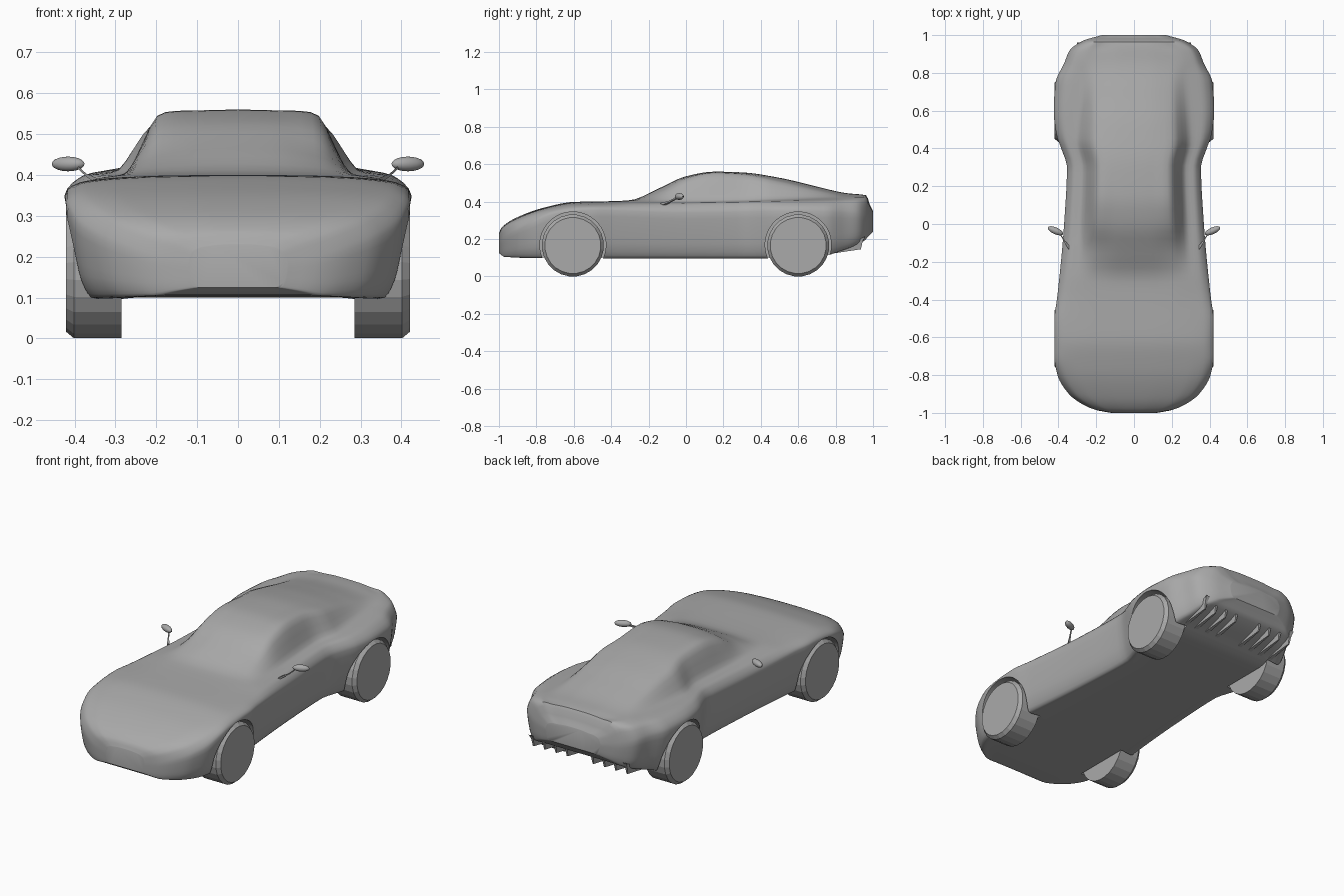
import bpy, bmesh, math
from mathutils import Vector, Matrix

cube = bpy.data.objects.get("Cube")
if cube:
    bpy.data.objects.remove(cube, do_unlink=True)

grey = bpy.data.materials.new("plain grey")
grey.use_nodes = True
grey.diffuse_color = (0.4, 0.4, 0.4, 1)
grey.node_tree.nodes["Principled BSDF"].inputs["Base Color"].default_value = grey.diffuse_color


def finish(name, bm, angle=40):
    bmesh.ops.recalc_face_normals(bm, faces=bm.faces)
    mesh = bpy.data.meshes.new(name)
    bm.to_mesh(mesh)
    bm.free()
    mesh.materials.append(grey)
    obj = bpy.data.objects.new(name, mesh)
    bpy.context.collection.objects.link(obj)
    smooth(obj, angle)
    return obj


def smooth(obj, angle):
    bpy.ops.object.select_all(action="DESELECT")
    obj.select_set(True)
    bpy.context.view_layer.objects.active = obj
    bpy.ops.object.shade_smooth_by_angle(angle=math.radians(angle))


def loft(name, rings, angle=40):
    """Skin a list of closed rings and cap both ends."""
    bm = bmesh.new()
    loops = [[bm.verts.new(p) for p in ring] for ring in rings]
    n = len(loops[0])
    for a, b in zip(loops, loops[1:]):
        for i in range(n):
            j = (i + 1) % n
            bm.faces.new((a[i], a[j], b[j], b[i]))
    bm.faces.new(loops[0])
    bm.faces.new(loops[-1])
    return finish(name, bm, angle)


def curve(y, pts):
    """Smooth interpolation without overshoot through (y, value) points."""
    if y <= pts[0][0]:
        return pts[0][1]
    if y >= pts[-1][0]:
        return pts[-1][1]
    d = [(b[1] - a[1]) / (b[0] - a[0]) for a, b in zip(pts, pts[1:])]
    m = [d[0]]
    for a, b in zip(d, d[1:]):
        m.append(2 * a * b / (a + b) if a * b > 0 else 0)
    m.append(d[-1])
    i = max(k for k in range(len(d)) if pts[k][0] <= y)
    h = pts[i + 1][0] - pts[i][0]
    t = (y - pts[i][0]) / h
    return ((1 + 2 * t) * (1 - t) ** 2 * pts[i][1] + t * (1 - t) ** 2 * h * m[i]
            + t * t * (3 - 2 * t) * pts[i + 1][1] + t * t * (t - 1) * h * m[i + 1])


# Lengthwise body lines
TOP = [(-1, .23), (-.985, .262), (-.9, .317), (-.75, .37), (-.6, .398), (-.4, .402),
       (-.3, .407), (-.15, .468), (0, .535), (.15, .56), (.3, .556), (.5, .527),
       (.7, .48), (.85, .446), (.965, .433), (.982, .385), (1, .35)]
WIDTH = [(-1, .12), (-.985, .2), (-.95, .28), (-.9, .345), (-.8, .405), (-.7, .422),
         (-.5, .422), (-.4, .408), (0, .37), (.3, .355), (.4, .385), (.47, .41),
         (.6, .425), (.75, .415), (.85, .37), (.92, .34), (.97, .27), (1, .17)]
FLOOR = [(-1, .125), (-.97, .106), (-.8, .1), (.7, .1), (.8, .13), (.95, .19),
         (.975, .215), (1, .24)]
SHOULDER = [(-1, .18), (-.95, .22), (-.85, .27), (-.7, .335), (-.5, .355), (0, .34),
            (.6, .35), (.9, .335), (1, .3)]
ROOF_DROP = [(-.9, .004), (-.32, .002), (-.1, .028), (0, .02), (.15, .015), (.5, .025), (.9, .012)]
ROOF_WIDTH = [(-.4, .22), (.1, .24), (.5, .215), (.9, .2)]
BELT_WIDTH = [(-.2, .312), (.2, .3), (.5, .29), (.8, .27)]


def section(y, steps=4):
    top, w, floor, sh = (curve(y, c) for c in (TOP, WIDTH, FLOOR, SHOULDER))
    belt = min(top - .008, .405 + .02 * y)
    bx = min(curve(y, BELT_WIDTH), .74 * w)
    rx = min(curve(y, ROOF_WIDTH), .55 * w)
    rz = max(top - curve(y, ROOF_DROP), belt + .002)
    sill = .87 * w
    half = [(0, floor), (sill * .8, floor), (sill, floor),
            (w * .95, floor + (sh - floor) * .3), (w, sh),
            (bx + (w - bx) * .65, sh + (belt - sh) * .75), (bx, belt),
            (rx, rz), (rx * .5, top - (top - rz) * .15), (0, top)]
    p = [Vector(q) for q in half]
    ext = [Vector((-p[1].x, p[1].y))] + p + [Vector((-p[-2].x, p[-2].y))]
    side = []
    for k in range(1, len(ext) - 2):
        a, b = ext[k], ext[k + 1]
        ta, tb = (b - ext[k - 1]) * .35, (ext[k + 2] - a) * .35
        limit = (b - a).length
        ta *= min(1, limit / max(ta.length, 1e-6))
        tb *= min(1, limit / max(tb.length, 1e-6))
        for s in range(steps):
            t = s / steps
            side.append(a * (1 + 2 * t) * (1 - t) ** 2 + ta * t * (1 - t) ** 2
                        + b * t * t * (3 - 2 * t) + tb * t * t * (t - 1))
    side.append(p[-1])
    return ([Vector((q.x, y, q.y)) for q in side]
            + [Vector((-q.x, y, q.y)) for q in reversed(side[1:-1])])


# Body shell, with stations packed towards nose and tail
N = 80
body = loft("body_shell", [section(math.sin(math.pi * (k / N - .5))) for k in range(N + 1)])


def disc(x, y, z, r, n):
    return [(x, y + r * math.sin(2 * math.pi * (k + .5) / n),
             z + r * math.cos(2 * math.pi * (k + .5) / n)) for k in range(n)]


# Wheels and the arches cut for them
for end, y in (("front", -.605), ("rear", .6)):
    for side, s in (("left", 1), ("right", -1)):
        cutter = loft("arch_cutter", [disc(s * x, y, .168, .177, 40) for x in (.28, .6)])
        cutter.hide_render = True
        mod = body.modifiers.new("arch", "BOOLEAN")
        mod.operation = "DIFFERENCE"
        mod.solver = "EXACT"
        mod.object = cutter
        bpy.ops.object.select_all(action="DESELECT")
        body.select_set(True)
        bpy.context.view_layer.objects.active = body
        bpy.ops.object.modifier_apply(modifier=mod.name)
        bpy.data.objects.remove(cutter, do_unlink=True)
        loft(f"{end}_{side}_wheel", [disc(s * x, y, .165, r, 24)
             for x, r in ((.285, .166), (.402, .166), (.421, .15))], 10)
smooth(body, 40)

# Door mirrors: rounded housing on a slim stalk
for side, s in (("left", 1), ("right", -1)):
    bm = bmesh.new()
    bmesh.ops.create_uvsphere(bm, u_segments=16, v_segments=10, radius=1)
    place = (Matrix.Translation((s * .416, -.036, .427)) @ Matrix.Rotation(s * .42, 4, "Z")
             @ Matrix.Diagonal((.044, .018, .018, 1)))
    bmesh.ops.transform(bm, matrix=place, verts=bm.verts)
    finish(f"{side}_mirror", bm)
    rings = []
    for x, y, z, r in ((.345, -.125, .385, .012), (.372, -.085, .4, .006), (.395, -.045, .422, .006)):
        rings.append([(s * x, y + r * a, z + r * b * .6)
                      for a, b in ((-1, -1), (1, -1), (1, 1), (-1, 1))])
    loft(f"{side}_mirror_stalk", rings)

# Diffuser fins under the tail
for s in (-1, 1):
    for k in range(4):
        x = s * (.08 + .07 * k)
        loft(f"diffuser_fin_{'left' if s > 0 else 'right'}_{k + 1}",
             [[(x + e, .77, .12), (x + e * .3, .935, .145), (x + e * .6, .945, .19), (x + e, .96, .215)]
              for e in (-.012, .012)], 20)
